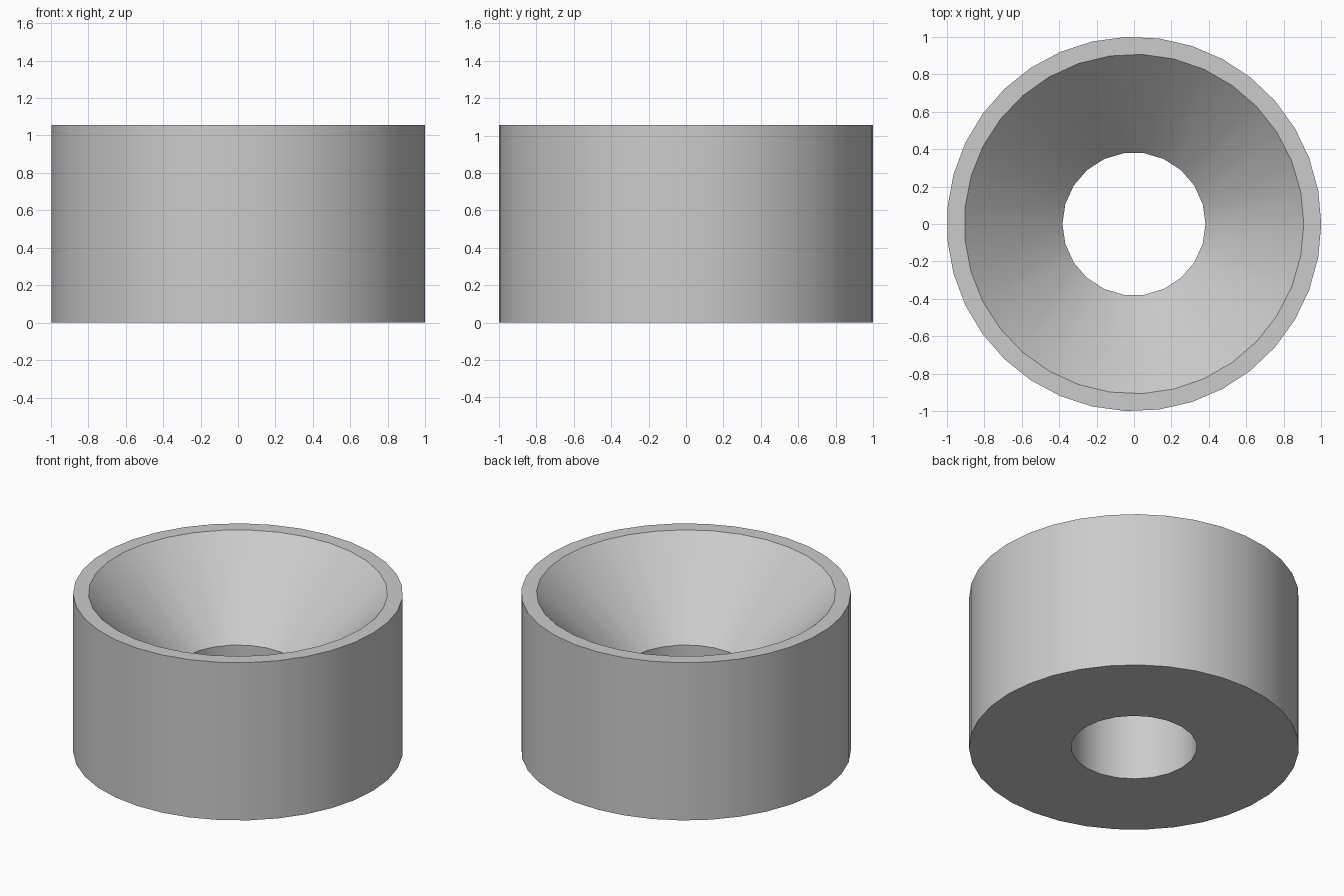
import bpy
import bmesh
from math import cos, sin, pi, radians

cube = bpy.data.objects.get("Cube")
if cube:
    bpy.data.objects.remove(cube, do_unlink=True)

HEIGHT = 1.055
SEAT_Z = 0.53
OUTER, MOUTH, BORE = (1.0, 35), (0.907, 33), (0.382, 22)

bm = bmesh.new()


def ring(size, z):
    """Circle of vertices, starting on +x."""
    radius, sides = size
    return [bm.verts.new((radius * cos(2 * pi * i / sides),
                          radius * sin(2 * pi * i / sides), z))
            for i in range(sides)]


def stitch(a, b):
    """Join two rings: quads when the counts match, else triangles."""
    na, nb = len(a), len(b)
    if na == nb:
        for i in range(na):
            j = (i + 1) % na
            bm.faces.new((a[i], a[j], b[j], b[i]))
        return
    i = j = 0
    while i < na or j < nb:
        if j == nb or (i < na and (i + 1) * nb <= (j + 1) * na):
            bm.faces.new((a[i], a[(i + 1) % na], b[j % nb]))
            i += 1
        else:
            bm.faces.new((a[i % na], b[(j + 1) % nb], b[j]))
            j += 1


# Outer wall, flat rim, conical seat, bore and underside
loops = [ring(OUTER, 0), ring(OUTER, HEIGHT), ring(MOUTH, HEIGHT),
         ring(BORE, SEAT_Z), ring(BORE, 0)]
for k, loop in enumerate(loops):
    stitch(loop, loops[(k + 1) % len(loops)])
bmesh.ops.recalc_face_normals(bm, faces=bm.faces[:])

mesh = bpy.data.meshes.new("countersunk_spacer")
bm.to_mesh(mesh)
bm.free()
spacer = bpy.data.objects.new("countersunk_spacer", mesh)
bpy.context.collection.objects.link(spacer)

# Plain grey material
colour = (0.6, 0.6, 0.6, 1)
grey = bpy.data.materials.new("light_grey")
grey.use_nodes = True
grey.diffuse_color = colour
for node in grey.node_tree.nodes:
    if node.type == "BSDF_PRINCIPLED":
        node.inputs["Base Color"].default_value = colour
mesh.materials.append(grey)

# Smooth walls with crisp rims
bpy.ops.object.select_all(action="DESELECT")
spacer.select_set(True)
bpy.context.view_layer.objects.active = spacer
bpy.ops.object.shade_smooth_by_angle(angle=radians(30))
